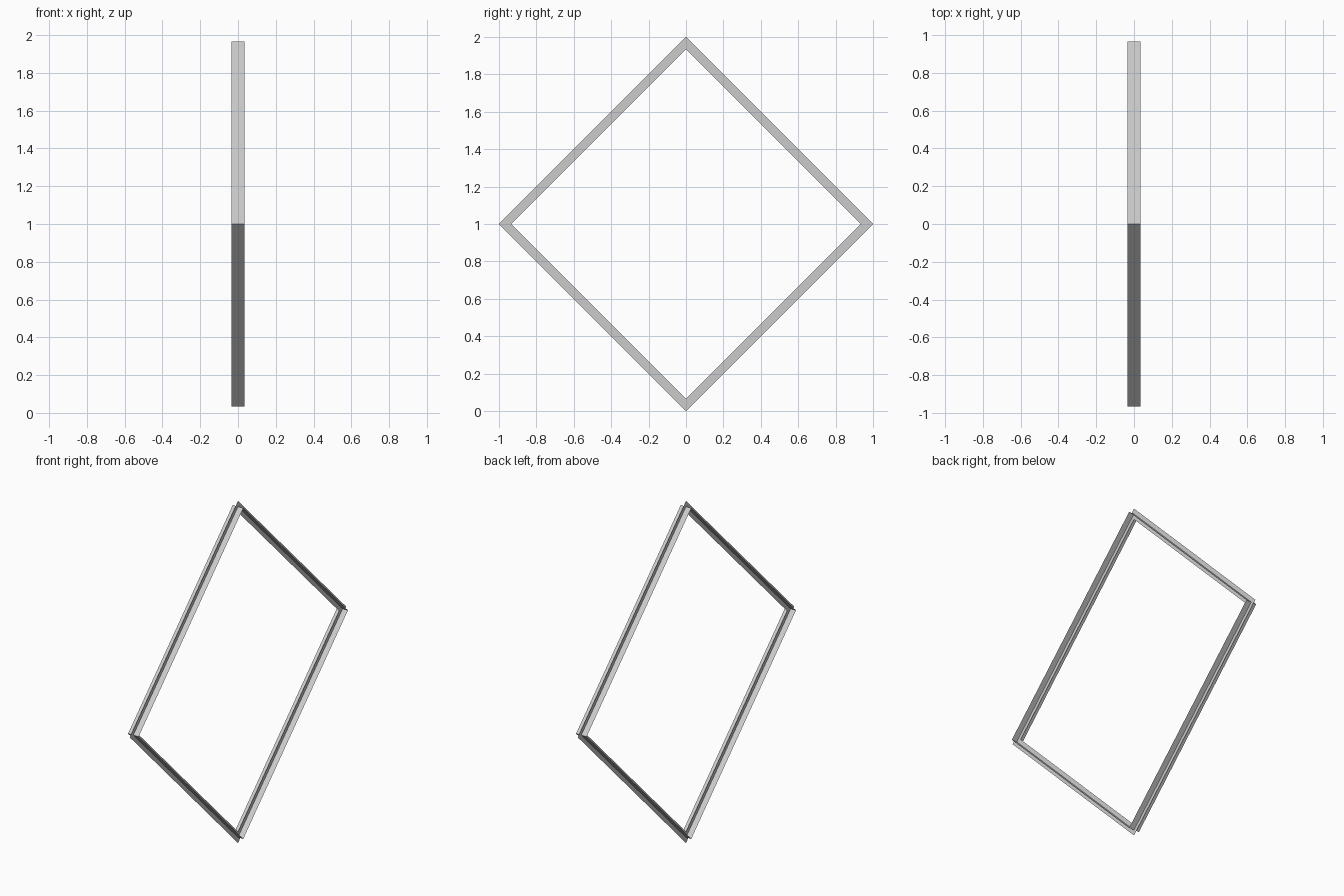
import bpy, bmesh

if "Cube" in bpy.data.objects:
    bpy.data.objects.remove(bpy.data.objects["Cube"])

MID, R = 0.967, 0.033   # centre-line corner radius, flange half width
CORNERS = [(0, 1), (1, 0), (0, -1), (-1, 0)]   # diamond in the y-z plane


def diamond_strip(name, profile):
    """Sweep an open (x, radial offset) profile round the diamond."""
    bm = bmesh.new()
    loops = [[bm.verts.new((x, y * (MID + d), 1 + z * (MID + d)))
              for x, d in profile] for y, z in CORNERS]
    for i in range(4):
        a, b = loops[i], loops[(i + 1) % 4]
        for j in range(len(profile) - 1):
            bm.faces.new((a[j], b[j], b[j + 1], a[j + 1]))
    mesh = bpy.data.meshes.new(name)
    bm.to_mesh(mesh)
    bm.free()
    ob = bpy.data.objects.new(name, mesh)
    bpy.context.collection.objects.link(ob)
    return ob


# Two paper-thin strips crossing at right angles: a plus-shaped section
diamond_strip("upright_flange", [(0, -R), (0, 0), (0, R)])
diamond_strip("cross_flange", [(-R - 0.001, 0), (0, 0), (R + 0.001, 0)])
